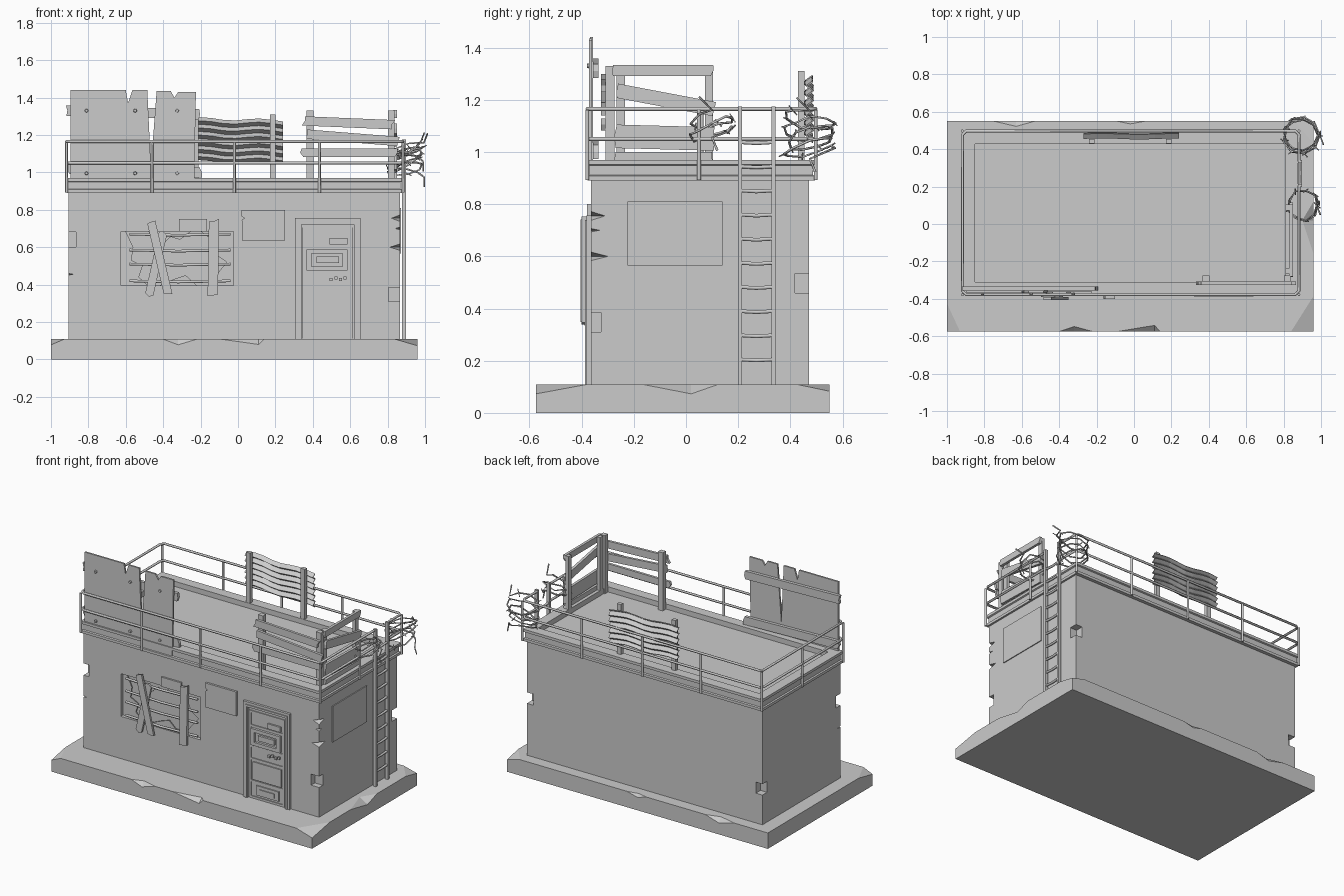
import bpy, bmesh, math, random
from mathutils import Vector

if "Cube" in bpy.data.objects:
    bpy.data.objects.remove(bpy.data.objects["Cube"])

random.seed(4)
X0, X1, Y0, Y1 = -0.905, 0.865, -0.365, 0.472      # wall footprint


def finish(name, bm):
    bmesh.ops.recalc_face_normals(bm, faces=bm.faces[:])
    me = bpy.data.meshes.new(name)
    bm.to_mesh(me)
    bm.free()
    ob = bpy.data.objects.new(name, me)
    bpy.context.collection.objects.link(ob)
    return ob


def add_box(bm, x0, x1, y0, y1, z0, z1):
    vs = bmesh.ops.create_cube(bm, size=1)['verts']
    for v in vs:
        v.co = Vector((x0 + (v.co.x + .5) * (x1 - x0), y0 + (v.co.y + .5) * (y1 - y0), z0 + (v.co.z + .5) * (z1 - z0)))


def boxes(name, *dims):
    bm = bmesh.new()
    for d in dims:
        add_box(bm, *d)
    return finish(name, bm)


def prism(name, pts, plane, d0, d1):
    """Extrude a 2D outline: plane 'y' uses (x,z), plane 'x' uses (y,z)."""
    bm = bmesh.new()
    put = (lambda p, d: (p[0], d, p[1])) if plane == 'y' else (lambda p, d: (d, p[0], p[1]))
    a = [bm.verts.new(put(p, d0)) for p in pts]
    b = [bm.verts.new(put(p, d1)) for p in pts]
    bm.faces.new(a)
    bm.faces.new(b[::-1])
    for i in range(len(a)):
        j = (i + 1) % len(a)
        bm.faces.new((a[i], a[j], b[j], b[i]))
    return finish(name, bm)


def plank(name, a, b, w, plane, d0, d1, rough=.012):
    """Board from a to b with slightly broken ends."""
    a, b = Vector(a), Vector(b)
    t = (b - a).normalized()
    n = Vector((-t.y, t.x)) * w / 2
    r = lambda: t * random.uniform(-rough, rough)
    return prism(name, [a - n + r(), b - n + r(), b + r(), b + n + r(), a + n + r(), a + r()], plane, d0, d1)


def tubes(name, paths, radius, res=1, closed=False):
    cu = bpy.data.curves.new(name, 'CURVE')
    cu.dimensions = '3D'
    cu.bevel_depth, cu.bevel_resolution, cu.use_fill_caps = radius, res, True
    for path in paths:
        sp = cu.splines.new('POLY')
        sp.points.add(len(path) - 1)
        for p, co in zip(sp.points, path):
            p.co = (*co, 1)
        sp.use_cyclic_u = closed
    ob = bpy.data.objects.new(name, cu)
    bpy.context.collection.objects.link(ob)
    return ob


def hull(bm, pts):
    vs = [bm.verts.new(p) for p in pts]
    bmesh.ops.convex_hull(bm, input=vs)


def cut(ob, bm):
    cutter = finish('cutter', bm)
    cutter.hide_render = True
    m = ob.modifiers.new('cut', 'BOOLEAN')
    m.operation, m.solver, m.object = 'DIFFERENCE', 'EXACT', cutter
    bpy.context.view_layer.objects.active = ob
    bpy.ops.object.modifier_apply(modifier='cut')
    bpy.data.objects.remove(cutter)


# foundation slab with chipped top edges: (edge start, edge end, inward point, depth)
H = .108
slab = boxes('foundation_slab', (-1, .96, -.575, .55, 0, H))
bm = bmesh.new()
for a, b, inn, deep in [((-.40, -.575), (-.22, -.575), (-.32, -.548), .03),
                        ((-.09, -.575), (.14, -.575), (.11, -.542), .028),
                        ((.96, -.16), (.96, .12), (.90, .02), .035),
                        ((-.75, .55), (-.53, .55), (-.63, .522), .03),
                        ((-.09, .55), (.06, .55), (-.02, .535), .02)]:
    a, b, inn = Vector(a), Vector(b), Vector(inn)
    foot = a + (b - a) * ((inn - a).dot(b - a) / (b - a).length_squared)
    out = foot + (foot - inn) * 2
    hull(bm, [(*a, H), (*b, H), (*inn, H), (*foot, H - deep), (*out, H + .1), (*out, H - deep)])
for cx, cy, dx, dy, dz in [(-1, -.575, .07, .15, .03), (.96, -.575, -.12, .19, .035), (.96, .55, -.1, -.12, .025)]:
    sx, sy = math.copysign(.1, dx), math.copysign(.1, dy)
    hull(bm, [(cx + dx, cy, H), (cx, cy + dy, H), (cx, cy, H - dz), (cx - sx, cy - sy, H + .1), (cx, cy, H + .1)])
cut(slab, bm)

# walls with window recess, corner notches and cracks
walls = boxes('walls', (X0, X1, Y0, Y1, .1, .90))
bm = bmesh.new()
add_box(bm, -.625, -.025, -.5, Y0 + .05, .395, .685)
for cx, cy, wx, wy, z0, z1 in [(X0, Y0, .04, .05, .60, .68), (X1, Y0, .06, .04, .31, .385),
                               (X1, Y1, .05, .055, .46, .535), (X0, Y1, .05, .05, .31, .385)]:
    add_box(bm, cx - wx, cx + wx, cy - wy, cy + wy, z0, z1)
for cx, z, w, h in [(X0, .455, .04, .012), (X1, .755, .06, .035), (X1, .70, .04, .02), (X1, .60, .07, .03)]:
    s = 1 if cx < 0 else -1
    hull(bm, [(cx + s * w, Y0 - .02, z), (cx - s * .02, Y0 + w + .02, z), (cx - s * .05, Y0 - .05, z + h * 1.5),
              (cx - s * .05, Y0 - .05, z - h * 1.5)])
cut(walls, bm)

# roof deck: stepped cornice, low parapet and sunken floor as stacked loops
bm = bmesh.new()
prev = first = None
for o, z in [(0, .89), (.013, .89), (.013, .908), (.004, .912), (.004, .948), (.013, .952), (.013, .97),
             (-.055, .97), (-.055, .935)]:
    ring = [bm.verts.new(p) for p in ((X0 - o, Y0 - o, z), (X1 + o, Y0 - o, z),
                                      (X1 + o, Y1 + o + .01, z), (X0 - o, Y1 + o + .01, z))]
    if prev:
        for i in range(4):
            bm.faces.new((prev[i], prev[i - 3], ring[i - 3], ring[i]))
    first, prev = first or ring, ring
bm.faces.new(prev)
bm.faces.new(first[::-1])
finish('roof', bm)

# railing around the roof, open at the ladder
RX0, RX1, RY0, RY1 = -.917, .882, -.378, .497
LY = (.207, .335)
rail = lambda z: [(RX1, LY[1], z), (RX1, RY1 - .02, z), (RX1 - .02, RY1, z), (RX0 + .02, RY1, z), (RX0, RY1 - .02, z),
                  (RX0, RY0 + .02, z), (RX0 + .02, RY0, z), (RX1 - .02, RY0, z), (RX1, RY0 + .02, z), (RX1, LY[0], z)]
tubes('railing', [rail(1.165), rail(1.05)], .008)
spots = [(x, y) for x in (RX0, -.46, -.02, .435, RX1) for y in (RY0, RY1)] + [(RX0, .06), (RX1, .05)]
tubes('railing_posts', [[(x, y, .892), (x, y, 1.16)] for x, y in spots], .008)

# ladder
LX = .887
boxes('ladder_stiles', *[(LX - .01, LX + .01, y - .008, y + .008, .1, 1.175) for y in LY])
tubes('ladder_rungs', [[(LX, LY[0], z), (LX, .27, z - .004), (LX, LY[1], z)]
                       for z in [.205 + .0925 * i for i in range(10)]], .008)

# sheet barricade, front left
prism('barricade_sheet_large', [(-.895, .905), (-.46, .905), (-.485, 1.44), (-.565, 1.44), (-.588, 1.37), (-.6, 1.44),
                                (-.895, 1.44)], 'y', -.368, -.356)
prism('barricade_sheet_small', [(-.475, .905), (-.235, .905), (-.225, 1.43), (-.32, 1.43), (-.34, 1.40), (-.36, 1.435),
                                (-.435, 1.435)], 'y', -.372, -.36)
for z in (1.33, 1.02):
    plank('barricade_tie', (-.91, z), (-.2, z - .02), .055, 'y', -.356, -.335)
    for x in (-.81, -.55, -.325):
        bm = bmesh.new()
        bmesh.ops.create_cone(bm, cap_ends=True, segments=8, radius1=.01, radius2=.008, depth=.012)
        ob = finish('bolt', bm)
        ob.location, ob.rotation_euler = (x, -.374, z if z > 1.1 else .995), (math.pi / 2, 0, 0)

# sagging corrugated sheet on two posts, back
bm = bmesh.new()
rows, cols = 25, 8
grid = []
for r in range(rows):
    u = r / (rows - 1)
    grid.append([bm.verts.new((-.27 + .51 * c / cols, .468 + .013 * math.cos(r * math.pi / 2) + .003 * math.sin(c),
                               1.06 + .23 * u + .007 * math.sin(c * 1.3) - .012 * c / cols)) for c in range(cols + 1)])
for r in range(rows - 1):
    for c in range(cols):
        bm.faces.new((grid[r][c], grid[r][c + 1], grid[r + 1][c + 1], grid[r + 1][c]))
sheet = finish('corrugated_sheet', bm)
sheet.modifiers.new('thickness', 'SOLIDIFY').thickness = .006
boxes('corrugated_sheet_posts', *[(x - .015, x + .015, .43, .455, .93, 1.31) for x in (-.225, .185)])

# wooden fence, front right
boxes('front_fence_posts', *[(x - .018, x + .018, -.308, -.275, .93, 1.33) for x in (.385, .82)])
for a, b, w in [((.35, 1.275), (.83, 1.255), .05), ((.36, 1.205), (.86, 1.165), .05), ((.34, 1.105), (.85, 1.105), .045)]:
    plank('front_fence_plank', a, b, w, 'y', -.325, -.308)

# wooden fence, right side
boxes('side_fence_posts', *[(.81, .832, y - .016, y + .016, .93, 1.33) for y in (-.25, .088)])
for a, b, w in [((-.28, 1.312), (.1, 1.312), .042), ((-.265, 1.235), (.105, 1.165), .055),
                ((-.27, 1.06), (.11, 1.05), .09), ((-.27, .985), (.1, .985), .03)]:
    plank('side_fence_plank', a, b, w, 'x', .832, .85, .006)


# barbed wire coils
def coil(name, cx, cy, z, r, turns, rise):
    path, barbs = [], []
    for i in range(turns * 9 + 1):
        a = i * math.tau / 9
        rr = r * random.uniform(.82, 1.05)
        p = Vector((cx + rr * math.cos(a), cy + rr * math.sin(a),
                    z + rise * i / (turns * 9) + .03 * math.sin(a + i * .06) + random.uniform(-.01, .01)))
        path.append(p)
        if i % 2:
            d = Vector([random.uniform(-.018, .018) for _ in range(3)])
            barbs.append([p - d, p + d])
    path.append(path[-1] + Vector((.02, -.05, .05)))
    path.insert(0, path[0] + Vector((.0, .02, -.05)))
    tubes(name, [path], .005, 0)
    tubes(name + '_barbs', barbs, .003, 0)


coil('wire_coil_corner', .893, .475, .98, .098, 4, .16)
coil('wire_coil_side', .905, .10, 1.05, .085, 2, .09)

# door with raised frame and panels
F = Y0
boxes('door_frame', (.305, .34, F - .016, F + .01, .107, .757), (.62, .655, F - .016, F + .01, .107, .757),
      (.34, .62, F - .016, F + .01, .722, .757))
boxes('door_frame_trim', (.322, .334, F - .022, F, .107, .74), (.626, .638, F - .022, F, .107, .74),
      (.334, .626, F - .022, F, .728, .74))
boxes('door_leaf', (.345, .615, F - .006, F + .01, .107, .72))
boxes('door_braces', *[(.345, .615, F - .012, F, z, z + .014) for z in (.69, .595, .455, .37, .22, .112)],
      (.345, .36, F - .012, F, .112, .70), (.60, .615, F - .012, F, .112, .70))
boxes('door_viewing_frame', (.365, .585, F - .022, F, .565, .588), (.365, .585, F - .022, F, .475, .498),
      (.365, .392, F - .022, F, .498, .565), (.558, .585, F - .022, F, .498, .565))
boxes('door_panels', (.375, .59, F - .014, F, .24, .36), (.40, .57, F - .014, F, .14, .205),
      (.49, .585, F - .018, F, .615, .65), (.42, .54, F - .02, F, .515, .55), (.43, .54, F - .02, F, .155, .185))
boxes('door_studs', *[(.49 + .025 * i, .506 + .025 * i, F - .02, F, .42 + .008 * (i % 2), .436 + .008 * (i % 2))
                      for i in range(4)])

# broken window: shards in the recess, bars and nailed boards
for pts in [[(-.625, .395), (-.48, .395), (-.53, .44), (-.51, .50), (-.57, .53), (-.56, .60), (-.60, .685), (-.625, .685)],
            [(-.025, .395), (-.025, .685), (-.20, .685), (-.14, .64), (-.12, .56), (-.06, .52), (-.11, .46), (-.16, .395)],
            [(-.48, .685), (-.25, .685), (-.31, .64), (-.36, .655), (-.41, .61)],
            [(-.42, .395), (-.22, .395), (-.28, .45), (-.34, .43)]]:
    prism('glass_shard', pts, 'y', -.34, -.333)
tubes('window_bars', [[(-.58, -.375, z), (-.32, -.378, z - .006), (-.04, -.375, z)] for z in (.67, .585, .51, .42)], .008)
plank('window_board', (-.465, .74), (-.375, .355), .045, 'y', -.405, -.39)
plank('window_board', (-.40, .68), (-.475, .345), .045, 'y', -.39, -.375)
plank('window_board', (-.128, .745), (-.135, .345), .055, 'y', -.40, -.382)

# plates on the walls
boxes('window_top_plate', (-.315, -.165, F - .012, F, .685, .75))
prism('front_sign_plate', [(.022, .635), (.25, .635), (.25, .80), (.02, .80), (.02, .765), (.035, .755), (.02, .745)],
      'y', F - .014, F)
boxes('side_wall_plate', (X1 - .01, X1 + .006, -.225, .14, .565, .81))
